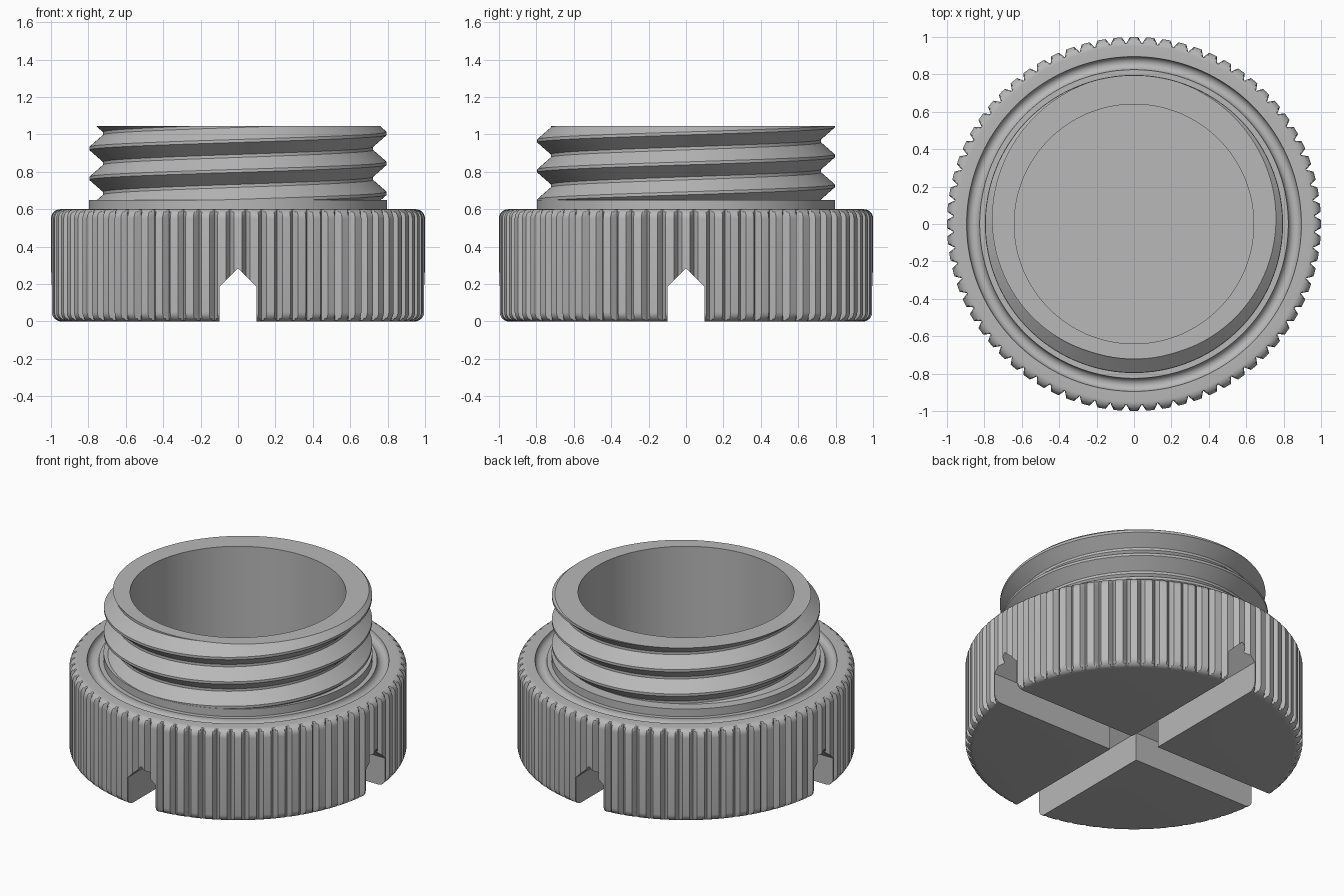
import bpy, bmesh, math

if "Cube" in bpy.data.objects:
    bpy.data.objects.remove(bpy.data.objects["Cube"], do_unlink=True)

TEETH = 72
INNER = 0.64            # bore radius
FLOOR = 0.38            # bore floor height
COLLAR_Z, TOP_Z = 0.65, 1.045
PITCH, CREST, ROOT = 0.16, 0.795, 0.722

grey = bpy.data.materials.new("plain_grey")
grey.use_nodes = True
grey.diffuse_color = (0.48, 0.48, 0.48, 1)
grey.node_tree.nodes["Principled BSDF"].inputs["Base Color"].default_value = grey.diffuse_color


def finish(name, bm):
    mesh = bpy.data.meshes.new(name)
    bm.to_mesh(mesh)
    bm.free()
    mesh.materials.append(grey)
    obj = bpy.data.objects.new(name, mesh)
    bpy.context.collection.objects.link(obj)
    return obj


def lathe(name, angles, section):
    """Sweep a section that may change with the angle, as (radius, height) points."""
    bm = bmesh.new()
    columns = [[bm.verts.new((r * math.cos(a), r * math.sin(a), z)) for r, z in section(a)]
               for a in angles]
    for left, right in zip(columns, columns[1:]):
        for i in range(len(left) - 1):
            bm.faces.new((left[i], right[i], right[i + 1], left[i + 1]))
    bmesh.ops.remove_doubles(bm, verts=bm.verts, dist=1e-5)
    bmesh.ops.recalc_face_normals(bm, faces=bm.faces)
    return finish(name, bm)


def arc(cr, cz, rad, start, end, steps):
    sweep = [math.radians(start + (end - start) * i / steps) for i in range(steps + 1)]
    return [(cr + rad * math.cos(t), cz + rad * math.sin(t)) for t in sweep]


# Knurled base: rounded rim, seal groove, collar and bore
def base_section(a):
    turn = a / math.tau * TEETH
    from_valley = abs(turn % 1 - 0.5)
    knurl = 1 - 0.035 * max(0, 1 - from_valley / 0.25)
    rim = arc(0.95, 0.05, 0.05, -90, 0, 8) + arc(0.95, 0.55, 0.05, 0, 90, 8)
    rim = [(min(r, knurl), z) for r, z in rim]
    groove = arc(0.86, 0.6, 0.035, 0, -180, 10)
    return ([(0, 0)] + rim + groove +
            [(0.797, 0.6), (0.797, COLLAR_Z), (INNER, COLLAR_Z), (INNER, FLOOR), (0, FLOOR)])


steps = (0, 0.25, 0.375, 0.5, 0.625, 0.75)
base_angles = [(t + s) / TEETH * math.tau for t in range(TEETH) for s in steps] + [math.tau]
base = lathe("knurled_base", base_angles, base_section)


# Threaded neck: helical V thread trimmed flat at both ends
def neck_section(a):
    crest_z = 0.845 + PITCH * a / math.tau
    points = []
    for k in range(-2, 3):
        for kink in (-0.45, -0.05, 0.05, 0.45):
            z = min(max(crest_z + PITCH * (k + kink), COLLAR_Z), TOP_Z)
            away = abs(((z - crest_z) / PITCH + 0.5) % 1 - 0.5)
            slope = min(max((away - 0.05) / 0.4, 0), 1)
            points.append((CREST + (ROOT - CREST) * slope, z))
    return points + [(INNER, TOP_Z), (INNER, COLLAR_Z)]


neck = lathe("threaded_neck", [i / 192 * math.tau for i in range(193)], neck_section)

# Crossed slots with pointed roofs, cut through the underside
profile = [(-0.1, -0.1), (0.1, -0.1), (0.1, 0.185), (0, 0.285), (-0.1, 0.185)]
for axis, turn in (("front_back", 0), ("left_right", math.pi / 2)):
    bm = bmesh.new()
    face = bm.faces.new([bm.verts.new((x, -1.2, z)) for x, z in profile])
    pushed = bmesh.ops.extrude_face_region(bm, geom=[face])["geom"]
    bmesh.ops.translate(bm, vec=(0, 2.4, 0),
                        verts=[v for v in pushed if isinstance(v, bmesh.types.BMVert)])
    bmesh.ops.recalc_face_normals(bm, faces=bm.faces)
    cutter = finish("slot_cutter_" + axis, bm)
    cutter.rotation_euler.z = turn
    bpy.context.view_layer.update()
    cut = base.modifiers.new("slot_" + axis, "BOOLEAN")
    cut.operation, cut.solver, cut.object = "DIFFERENCE", "EXACT", cutter
    bpy.ops.object.select_all(action="DESELECT")
    bpy.context.view_layer.objects.active = base
    base.select_set(True)
    bpy.ops.object.modifier_apply(modifier=cut.name)
    bpy.data.objects.remove(cutter, do_unlink=True)

# Smooth rounded areas, keep machined edges crisp
for obj in (base, neck):
    bpy.ops.object.select_all(action="DESELECT")
    obj.select_set(True)
    bpy.context.view_layer.objects.active = obj
    bpy.ops.object.shade_smooth_by_angle(angle=math.radians(28))
